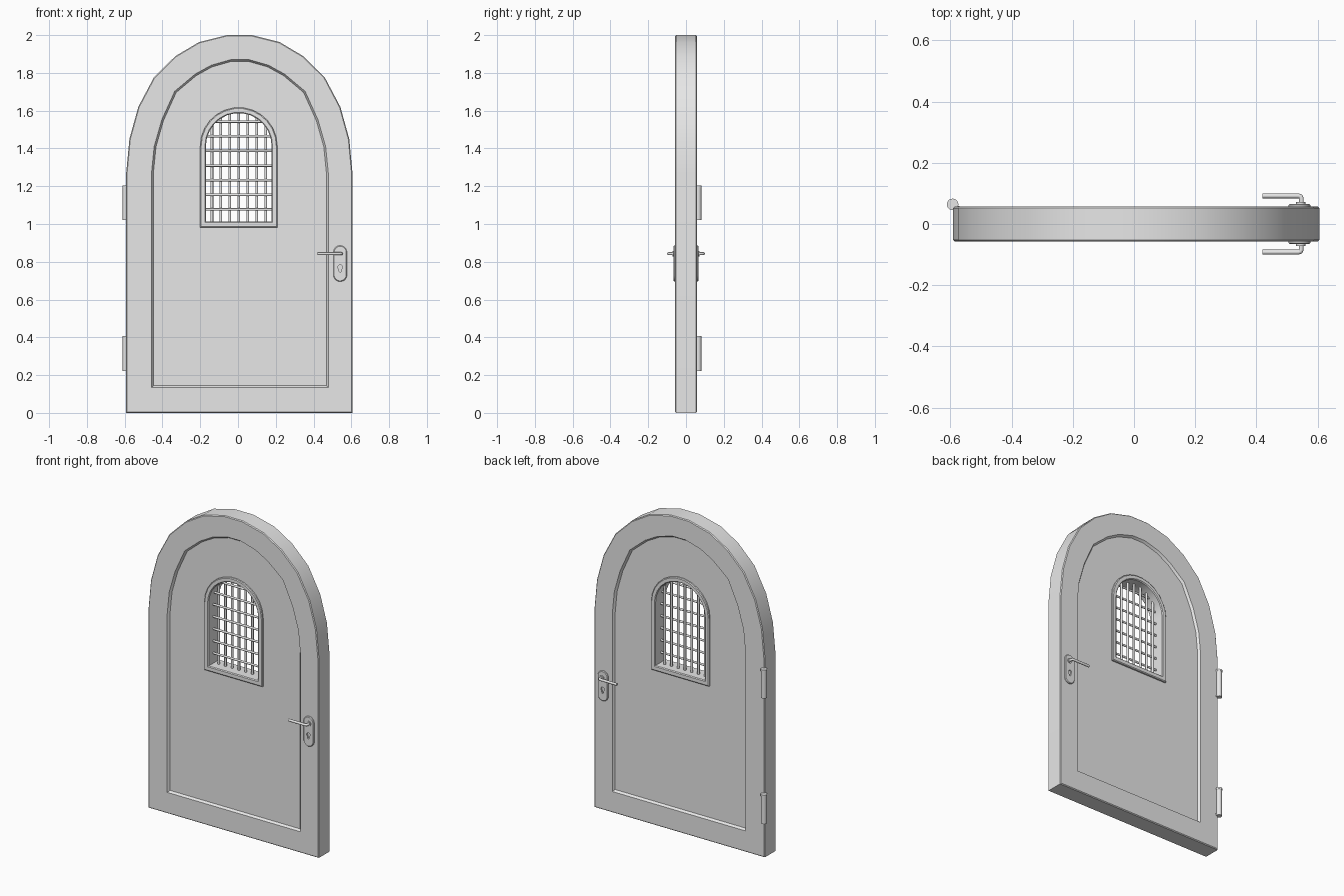
import bpy, bmesh, math
from mathutils import Vector, Matrix

if "Cube" in bpy.data.objects:
    bpy.data.objects.remove(bpy.data.objects["Cube"])

T = 0.057          # half thickness of the door
RECESS = 0.014     # depth of the sunken panel

grey = bpy.data.materials.new("plain_grey")
grey.diffuse_color = (0.8, 0.8, 0.8, 1)
grey.use_nodes = True
grey.node_tree.nodes["Principled BSDF"].inputs["Base Color"].default_value = grey.diffuse_color


def finish(name, bm, angle=30):
    bmesh.ops.recalc_face_normals(bm, faces=bm.faces)
    me = bpy.data.meshes.new(name)
    bm.to_mesh(me)
    bm.free()
    me.materials.append(grey)
    ob = bpy.data.objects.new(name, me)
    bpy.context.collection.objects.link(ob)
    bpy.ops.object.select_all(action='DESELECT')
    ob.select_set(True)
    bpy.context.view_layer.objects.active = ob
    bpy.ops.object.shade_smooth_by_angle(angle=math.radians(angle))
    return ob


def inset(loop, d):
    """Shrink a counter-clockwise loop by d with mitred corners."""
    out = []
    for i, p in enumerate(loop):
        p = Vector(p)
        a = (p - Vector(loop[i - 1])).normalized()
        b = (Vector(loop[(i + 1) % len(loop)]) - p).normalized()
        na, nb = Vector((-a.y, a.x)), Vector((-b.y, b.x))
        out.append(p + (na + nb) * d / (1 + na.dot(nb)))
    return out


def loft(name, sections):
    """Closed ring skin through (loop, y) sections, given from outside to hole."""
    bm = bmesh.new()
    rings = [[bm.verts.new((x, y, z)) for x, z in loop] for loop, y in sections]
    for k, r in enumerate(rings):
        q = rings[(k + 1) % len(rings)]
        n = len(r)
        for i in range(n):
            j = (i + 1) % n
            bm.faces.new((r[i], r[j], q[j], q[i]))
    return finish(name, bm)


def two_sided(front):
    """Repeat the front sections on the back, making one closed ring."""
    return front + [(l, -y) for l, y in reversed(front)]


def mirrored(half, cx):
    return [(cx + x, z) for x, z in half] + [(cx - x, z) for x, z in reversed(half)]


def window_loop(r, bottom, cx=0.004, cz=1.413):
    arc = [(cx + r * math.cos(math.pi * i / 13), cz + r * math.sin(math.pi * i / 13))
           for i in range(14)]
    return [(cx + r, bottom)] + arc + [(cx - r, bottom)]


def rod(bm, a, b, r, seg=12):
    a, b = Vector(a), Vector(b)
    d = b - a
    m = Matrix.Translation((a + b) / 2) @ d.to_track_quat('Z', 'Y').to_matrix().to_4x4()
    bmesh.ops.create_cone(bm, cap_ends=True, segments=seg, radius1=r, radius2=r,
                          depth=d.length, matrix=m)


# Door leaf: arched rim, sunken panel on both faces, arched opening
outer = mirrored([(.599, 0), (.599, 1.27), (.582, 1.45), (.535, 1.62), (.452, 1.777),
                  (.338, 1.889), (.214, 1.963), (.066, 2.0)], 0.007)
panel = mirrored([(.464, .138), (.464, 1.27), (.45, 1.41), (.41, 1.55), (.342, 1.70),
                  (.235, 1.79), (.15, 1.837), (.045, 1.867)], 0.01)
loft("door_leaf", two_sided([
    (outer, -T + .005), (inset(outer, .005), -T),
    (inset(panel, -.004), -T), (inset(panel, .006), -T + RECESS),
    (window_loop(.188, .997), -T + RECESS)]))

# Window surround: raised moulding lining the opening
trim_out, trim_in = window_loop(.204, .981), window_loop(.174, 1.013)
loft("window_surround", two_sided([
    (trim_out, -T + .005), (inset(trim_out, .005), -T + .001),
    (inset(trim_in, -.005), -T + .001), (trim_in, -T + .006)]))

# Window grille: crossed round bars ending in the surround
bm = bmesh.new()
cx, cz, R = .004, 1.413, .18
for i in range(-3, 4):
    x = i * .0475
    top = cz + math.sqrt(R * R - x * x)
    rod(bm, (cx + x, .004, 1.005), (cx + x, .004, top), .0075)
for i in range(7):
    z = 1.077 + i * .0775
    w = math.sqrt(R * R - max(0, z - cz) ** 2)
    rod(bm, (cx - w, -.004, z), (cx + w, -.004, z), .0065)
finish("window_grille", bm, 40)

# Lock plates with keyholes and lever handles, on both faces
for side, s in (("front", -1), ("back", 1)):
    hx, hw = .541, .036
    stadium, hole = [], []
    for i in range(24):
        a = 2 * math.pi * (i + .5) / 24
        c, sn = math.cos(a), math.sin(a)
        stadium.append((hx + hw * c, (.850 if sn > 0 else .731) + hw * sn))
        hole.append((hx + .012 * c * (1 if sn > -.3 else .7),
                     .772 + .012 * sn * (1 if sn > 0 else 2.4)))
    loft(side + "_lock_plate", [
        (stadium, s * .05), (stadium, s * .062), (inset(stadium, .004), s * .066),
        (hole, s * .066), (hole, s * .05)])

    bm = bmesh.new()
    rod(bm, (.545, s * .05, .843), (.545, s * .072, .843), .015, 16)
    path = [(.547, .06), (.547, .085), (.544, .090), (.538, .092), (.42, .092)]
    rings = []
    for k, (x, y) in enumerate(path):
        p0, p1 = path[max(k - 1, 0)], path[min(k + 1, 4)]
        d = Vector((p1[0] - p0[0], p1[1] - p0[1])).normalized()
        rings.append([bm.verts.new((x - d.y * .008 * math.cos(t),
                                    s * (y + d.x * .008 * math.cos(t)),
                                    .843 + .008 * math.sin(t)))
                      for t in (2 * math.pi * j / 12 for j in range(12))])
    for r, q in zip(rings, rings[1:]):
        for j in range(12):
            bm.faces.new((r[j], r[(j + 1) % 12], q[(j + 1) % 12], q[j]))
    bm.faces.new(rings[0])
    bm.faces.new(rings[-1])
    finish(side + "_lever_handle", bm, 40)

# Hinges: capped barrel with a small leaf let into the back edge
for label, z0, z1 in (("lower", .223, .408), ("upper", 1.022, 1.203)):
    bm = bmesh.new()
    rod(bm, (-.593, .064, z0), (-.593, .064, z1 - .012), .0175, 20)
    rod(bm, (-.593, .064, z1 - .012), (-.593, .064, z1), .019, 20)
    bmesh.ops.create_cube(bm, size=1, matrix=Matrix.Translation((-.58, .055, (z0 + z1) / 2))
                          @ Matrix.Diagonal((.02, .008, z1 - z0 - .02, 1)))
    finish(label + "_hinge", bm, 40)
